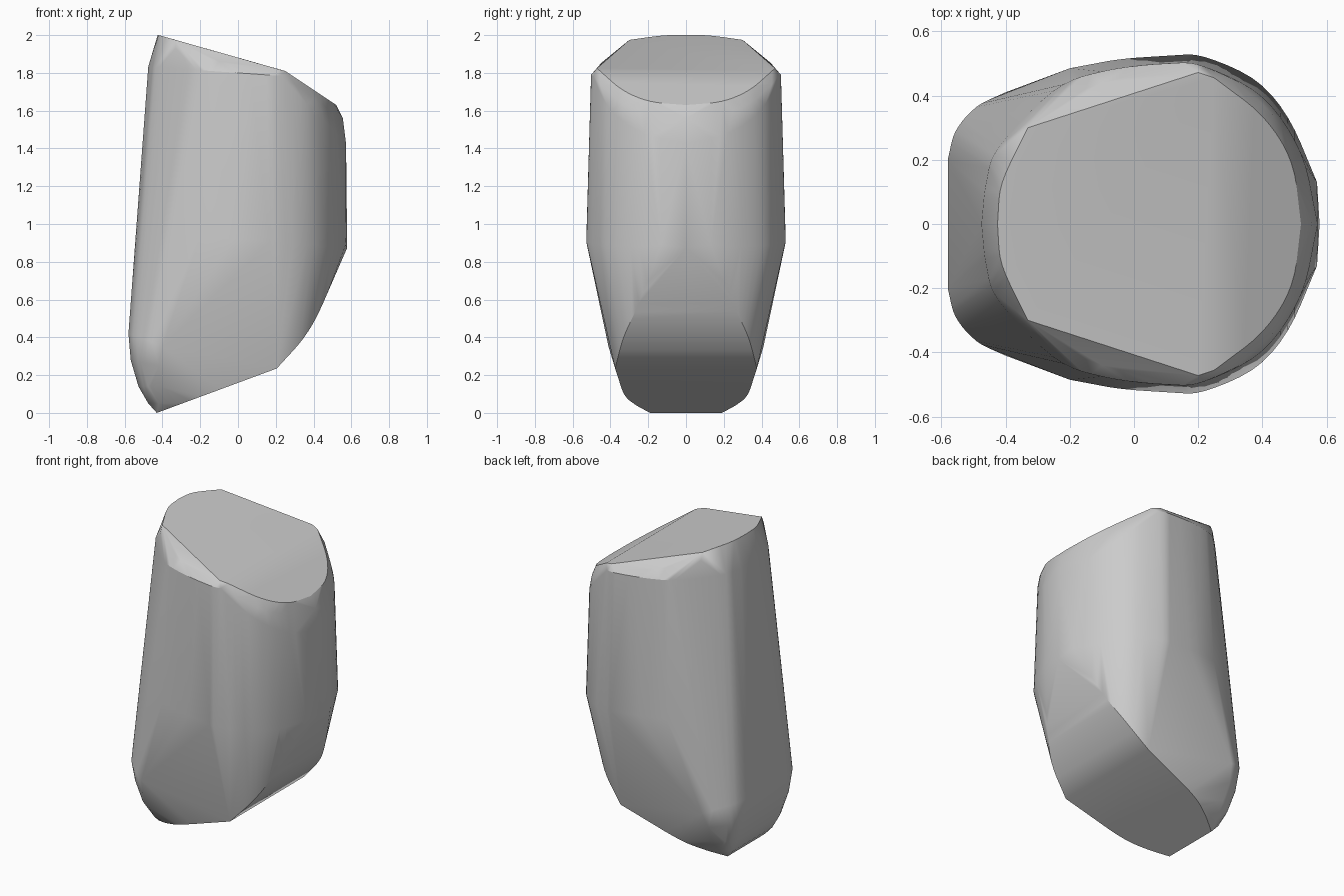
import bpy
import bmesh
from mathutils import Vector

default_cube = bpy.data.objects.get("Cube")
if default_cube:
    bpy.data.objects.remove(default_cube, do_unlink=True)


def smooth_path(controls, steps=5):
    """Catmull-Rom curve through the control points."""
    controls = [Vector(point) for point in controls]
    padded = [controls[0] * 2 - controls[1]] + controls + [controls[-1] * 2 - controls[-2]]
    path = []
    for a, b, c, d in zip(padded, padded[1:], padded[2:], padded[3:]):
        for step in range(steps):
            t = step / steps
            path.append((b * 2 + (c - a) * t + (a * 2 - b * 5 + c * 4 - d) * t ** 2
                         + (b * 3 - a - c * 3 + d) * t ** 3) / 2)
    return path + [controls[-1]]


def lift(outline, height):
    """Place a flat outline on the surface given by a height function of x."""
    return [Vector((point.x, point.y, height(point.x))) for point in smooth_path(outline)]


def top_plane(x):
    return 2.0 - 0.284 * (x + 0.42)


def front_slope(x):
    return 1.81 - 0.667 * (x - 0.25)


def base_plane(x):
    return 0.37 * (x + 0.43)


def shoulder_height(x):
    return 1.8 - 0.07 * x - 0.95 * max(0, x - 0.22)


# Half outlines, from the narrow side round to the wide side
half = []

# Tilted top facet and the steeper facet beside it
half += lift([(-0.425, 0), (-0.41, 0.13), (-0.33, 0.3)], top_plane)
half += [Vector((0.2, 0.472, top_plane(0.2)))]
half += lift([(0.25, 0.455), (0.4, 0.335), (0.49, 0.19), (0.52, 0)], front_slope)

# Rounded shoulder under the top rim
half += lift([(-0.475, 0), (-0.46, 0.13), (-0.42, 0.24), (-0.25, 0.415), (-0.1, 0.475),
              (0.1, 0.5), (0.22, 0.49), (0.4, 0.395), (0.52, 0.22), (0.572, 0)],
             shoulder_height)
half += smooth_path([(-0.33, 0.32, 1.93), (-0.1, 0.44, 1.86), (0.2, 0.488, 1.79)])
half += smooth_path([(0.3, 0.455, 1.74), (0.46, 0.3, 1.62), (0.555, 0, 1.56)])

# Widest girdle at mid height
half += lift([(-0.2, 0.485), (-0.05, 0.512), (0.1, 0.523), (0.22, 0.52),
              (0.4, 0.43), (0.52, 0.25), (0.578, 0)], lambda x: 0.92 - 0.08 * x)

# Curved flank running down to the base
half += smooth_path([(0.57, 0.13, 0.89), (0.45, 0.25, 0.58), (0.35, 0.33, 0.4),
                     (0.205, 0.375, 0.235)])

# Rounded lower heel
half += smooth_path([(-0.58, 0.2, 0.42), (-0.555, 0.29, 0.41), (-0.49, 0.365, 0.39),
                     (-0.4, 0.41, 0.35)])
half += smooth_path([(-0.568, 0.2, 0.28), (-0.53, 0.29, 0.27), (-0.42, 0.37, 0.25)])
half += smooth_path([(-0.527, 0.2, 0.14), (-0.49, 0.27, 0.14), (-0.41, 0.32, 0.14)])
half += smooth_path([(-0.475, 0.2, 0.05), (-0.42, 0.25, 0.05)])

# Flat sloping base
half += lift([(-0.43, 0.19), (-0.3, 0.275), (-0.15, 0.33), (0.205, 0.375)], base_plane)

# Mirror the halves and wrap them in one convex skin
bm = bmesh.new()
for point in half:
    for side in (1, -1):
        bm.verts.new((point.x, point.y * side, point.z))
bmesh.ops.remove_doubles(bm, verts=bm.verts[:], dist=0.004)
bmesh.ops.convex_hull(bm, input=bm.verts[:])
bmesh.ops.delete(bm, geom=[v for v in bm.verts if not v.link_faces], context="VERTS")
bmesh.ops.dissolve_limit(bm, angle_limit=0.02, verts=bm.verts[:], edges=bm.edges[:])
bmesh.ops.recalc_face_normals(bm, faces=bm.faces[:])
mesh = bpy.data.meshes.new("stone_body")
bm.to_mesh(mesh)
bm.free()

body = bpy.data.objects.new("stone_body", mesh)
bpy.context.collection.objects.link(body)

# Plain grey material
grey = bpy.data.materials.new("plain_grey")
grey.use_nodes = True
color = (0.6, 0.6, 0.6, 1)
grey.diffuse_color = color
for node in grey.node_tree.nodes:
    if node.type == "BSDF_PRINCIPLED":
        node.inputs["Base Color"].default_value = color
mesh.materials.append(grey)

# Soft shading that keeps the large facets flat
bpy.context.view_layer.objects.active = body
body.select_set(True)
bpy.ops.object.shade_smooth_by_angle(angle=0.5)
weighted = body.modifiers.new("facet_normals", "WEIGHTED_NORMAL")
weighted.keep_sharp = True
